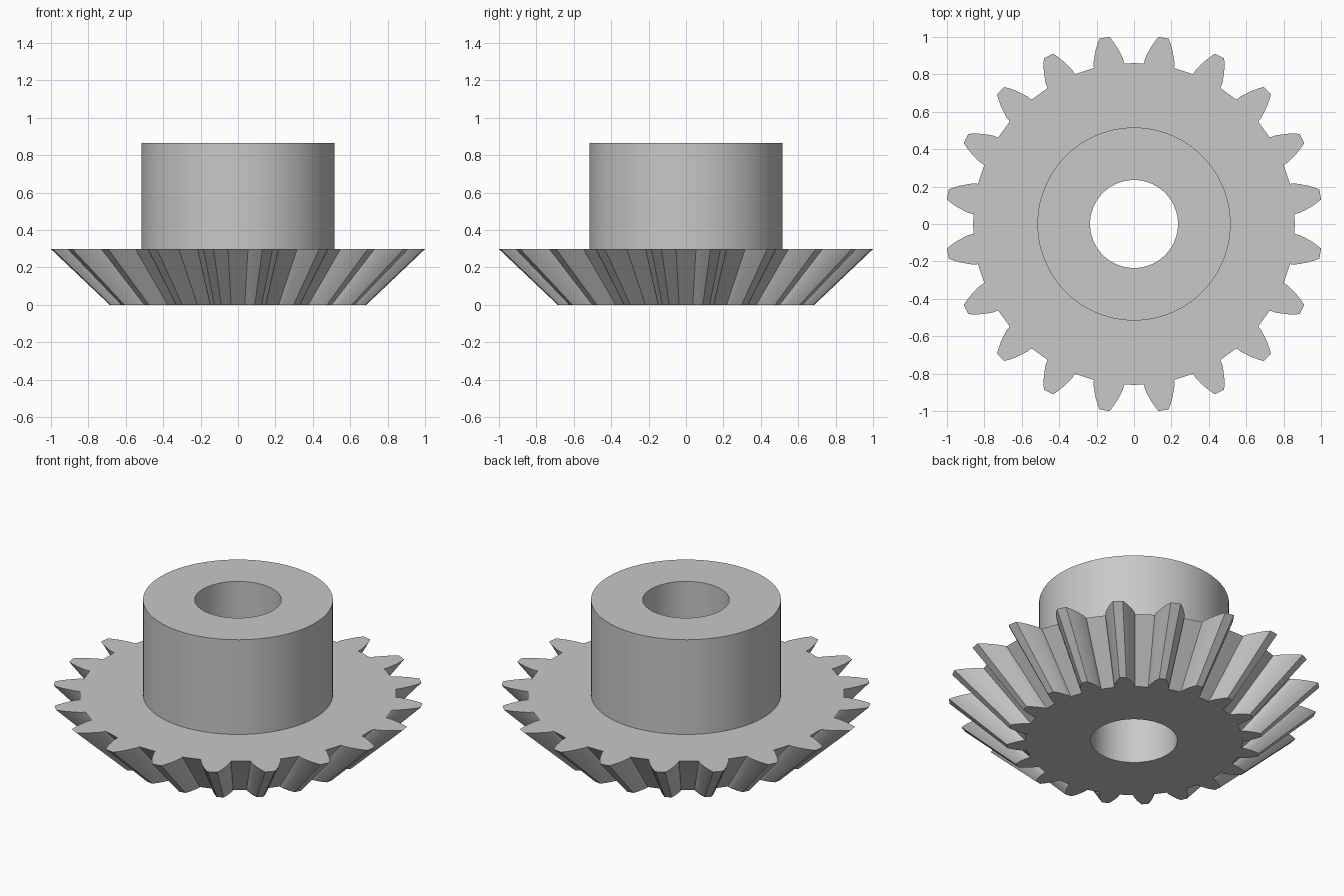
import bpy, bmesh
from math import radians, sin, cos

if "Cube" in bpy.data.objects:
    bpy.data.objects.remove(bpy.data.objects["Cube"], do_unlink=True)

TEETH = 20
PITCH = 360 / TEETH
GEAR_H, HUB_H = 0.298, 0.866
HUB_R, BORE_R = 0.516, 0.235
SMALL_END = 0.686  # scale of the tooth outline at the bottom

steel = bpy.data.materials.new("plain grey steel")
steel.use_nodes = True
grey = (0.58, 0.58, 0.58, 1)
steel.diffuse_color = grey
steel.node_tree.nodes["Principled BSDF"].inputs["Base Color"].default_value = grey

# Tooth flank from root to tip: radius, half angle in degrees
flank = [(0.861, 5.45), (0.887, 5.15), (0.92, 4.3), (0.955, 3.35),
         (0.985, 2.4), (1.0086, 1.54)]
outline = []
for k in range(TEETH):
    mid = (k + 0.5) * PITCH
    outline.append((0.8595, mid - PITCH / 2))
    outline += [(r, mid - a) for r, a in flank]
    outline += [(r, mid + a) for r, a in reversed(flank)]


def ring(bm, z, radius=None, scale=1):
    """Closed ring following the tooth angles, round if a radius is given."""
    verts = []
    for r, a in outline:
        r = radius or r * scale
        verts.append(bm.verts.new((r * cos(radians(a)), r * sin(radians(a)), z)))
    return verts


def build(name, ring_specs):
    """Skin a sequence of rings into one smooth-shaded object."""
    bm = bmesh.new()
    rings = [ring(bm, **spec) for spec in ring_specs]
    n = len(outline)
    for lo, hi in zip(rings, rings[1:]):
        for i in range(n):
            j = (i + 1) % n
            bm.faces.new((lo[i], lo[j], hi[j], hi[i]))
    mesh = bpy.data.meshes.new(name)
    bm.to_mesh(mesh)
    bm.free()
    mesh.materials.append(steel)
    obj = bpy.data.objects.new(name, mesh)
    bpy.context.collection.objects.link(obj)
    bpy.ops.object.select_all(action='DESELECT')
    obj.select_set(True)
    bpy.context.view_layer.objects.active = obj
    bpy.ops.object.shade_smooth_by_angle(angle=radians(25))
    return obj


# Toothed wheel: underside, tapered teeth, flat top up to the hub
build("bevel_gear_wheel", [
    dict(z=0, radius=BORE_R),
    dict(z=0, scale=SMALL_END),
    dict(z=GEAR_H),
    dict(z=GEAR_H, radius=HUB_R),
])

# Hub: outer wall, top rim and the through bore
build("hub_with_bore", [
    dict(z=GEAR_H, radius=HUB_R),
    dict(z=HUB_H, radius=HUB_R),
    dict(z=HUB_H, radius=BORE_R),
    dict(z=0, radius=BORE_R),
])
